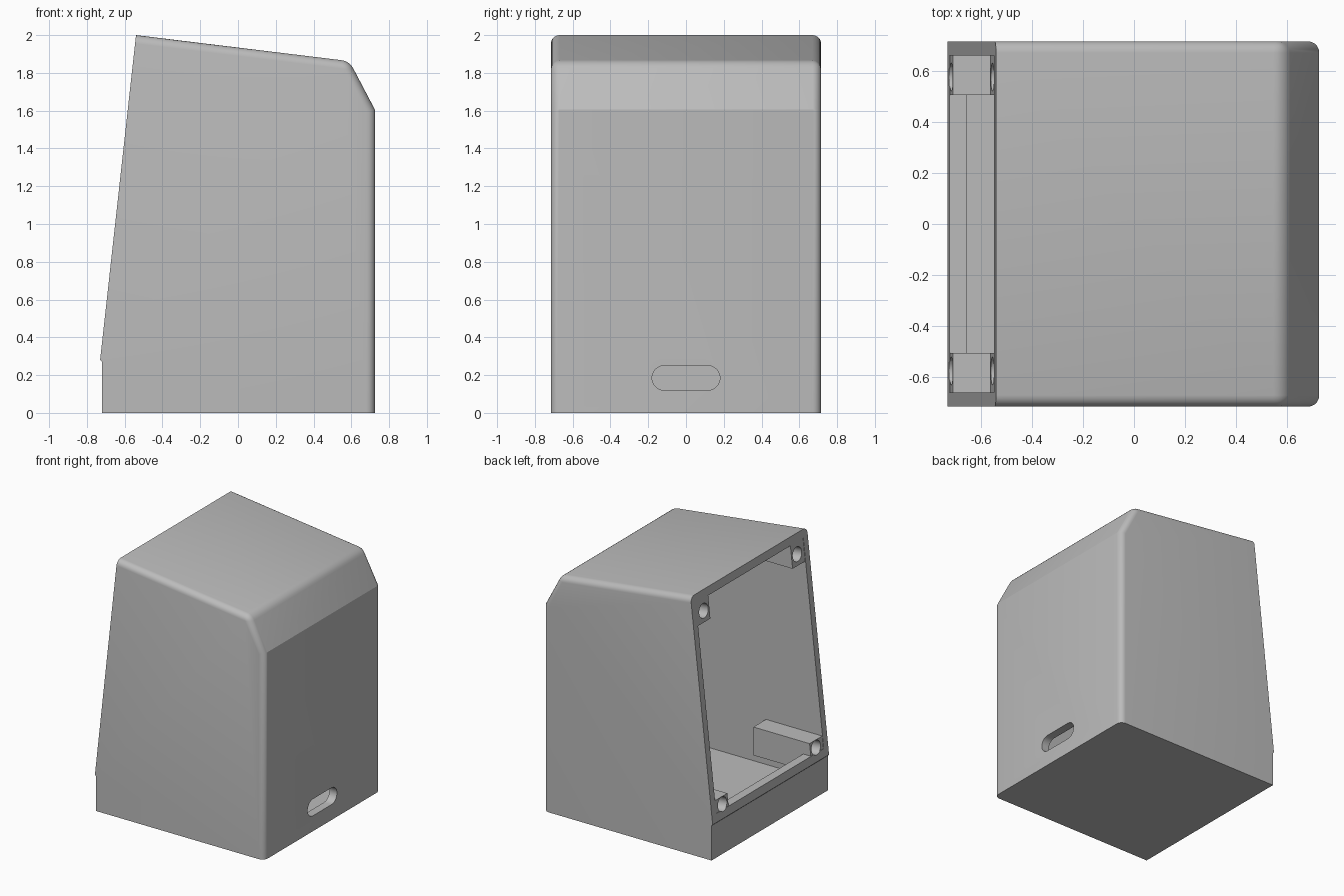
import bpy, bmesh, math
from mathutils import Matrix, Vector

if "Cube" in bpy.data.objects:
    bpy.data.objects.remove(bpy.data.objects["Cube"])

grey = bpy.data.materials.new("light_grey_plastic")
grey.diffuse_color = (0.5, 0.5, 0.5, 1)
grey.use_nodes = True
grey.node_tree.nodes["Principled BSDF"].inputs["Base Color"].default_value = grey.diffuse_color
HALF = 0.715


def new_object(name, bm):
    bmesh.ops.recalc_face_normals(bm, faces=bm.faces)
    mesh = bpy.data.meshes.new(name)
    bm.to_mesh(mesh)
    bm.free()
    mesh.materials.append(grey)
    obj = bpy.data.objects.new(name, mesh)
    bpy.context.collection.objects.link(obj)
    return obj


def prism(profile, y0, y1):
    """Extrude an (x, z) outline along y."""
    bm = bmesh.new()
    face = bm.faces.new([bm.verts.new((x, y0, z)) for x, z in profile])
    ext = bmesh.ops.extrude_face_region(bm, geom=[face])["geom"]
    bmesh.ops.translate(bm, vec=(0, y1 - y0, 0),
                        verts=[g for g in ext if isinstance(g, bmesh.types.BMVert)])
    return bm


def combine(target, tool, operation):
    """Apply a boolean and remove the tool."""
    mod = target.modifiers.new(operation, 'BOOLEAN')
    mod.operation, mod.object, mod.solver = operation, tool, 'EXACT'
    graph = bpy.context.evaluated_depsgraph_get()
    mesh = bpy.data.meshes.new_from_object(target.evaluated_get(graph))
    target.modifiers.clear()
    target.data = mesh
    bpy.data.objects.remove(tool)


def front_x(z):
    """x of the sloping open face at height z."""
    return -0.73 + (z - 0.28) * 0.19 / 1.72


# Outer shell, rounded along the back, chamfer and top edges
outline = [(-0.72, 0), (0.725, 0), (0.725, 1.605), (0.59, 1.862),
           (-0.54, 2.0), (-0.73, 0.28), (-0.72, 0.27)]
bm = prism(outline, -HALF, HALF)
rounded = []
for e in bm.edges:
    a, b = (v.co for v in e.verts)
    mid = (a + b) / 2
    along_side = abs(a.y - b.y) < 1e-4
    if along_side and mid.x > -0.1 and mid.z > 0.1:
        rounded.append(e)
    elif not along_side and abs(mid.x - 0.59) < 0.01:
        rounded.append(e)
bmesh.ops.bevel(bm, geom=rounded, offset=0.045, offset_type='OFFSET',
                segments=5, profile=0.5, affect='EDGES')
housing = new_object("housing", bm)

# Hollow interior that opens through the sloping face
hollow = [(-0.655, 0.09), (0.66, 0.09), (0.66, 1.59), (0.55, 1.802),
          (-0.54, 1.935), (-0.9, 1.979), (-0.9, 0.345), (-0.655, 0.345)]
combine(housing, new_object("cavity", prism(hollow, -0.66, 0.66)), 'DIFFERENCE')

# Screw posts in the four corners: long below, short above
lower = [(-0.69, 0.22), (-0.226, 0.22), (-0.226, 0.44),
         (front_x(0.44) + 0.003, 0.44), (front_x(0.3) + 0.003, 0.3)]
upper = [(front_x(1.76) + 0.003, 1.76), (-0.3, 1.76), (-0.3, 1.93),
         (front_x(1.95) + 0.003, 1.95)]
for side in (-1, 1):
    for post in (lower, upper):
        y0, y1 = sorted((side * 0.505, side * 0.685))
        combine(housing, new_object("screw_post", prism(post, y0, y1)), 'UNION')

# Screw holes drilled square to the sloping face
normal = Vector((-1.72, 0, 0.19)).normalized()
turn = normal.to_track_quat('Z', 'Y').to_matrix().to_4x4()
for side in (-1, 1):
    for z, depth in ((0.385, 0.3), (1.845, 0.2)):
        bm = bmesh.new()
        place = Matrix.Translation((front_x(z), side * 0.575, z)) @ turn
        bmesh.ops.create_cone(bm, cap_ends=True, segments=24, radius1=0.055,
                              radius2=0.055, depth=2 * depth, matrix=place)
        combine(housing, new_object("screw_hole", bm), 'DIFFERENCE')

# Rounded cable slot through the back wall
bm = bmesh.new()
ring = []
for i in range(26):
    right = i < 13
    angle = math.radians(-90 + 15 * (i if right else i - 1))
    ring.append(bm.verts.new((0.6, (0.115 if right else -0.115) + 0.065 * math.cos(angle),
                              0.185 + 0.065 * math.sin(angle))))
face = bm.faces.new(ring)
ext = bmesh.ops.extrude_face_region(bm, geom=[face])["geom"]
bmesh.ops.translate(bm, vec=(0.3, 0, 0),
                    verts=[g for g in ext if isinstance(g, bmesh.types.BMVert)])
combine(housing, new_object("cable_slot", bm), 'DIFFERENCE')

# Smooth rounds, crisp edges
bpy.ops.object.select_all(action='DESELECT')
housing.select_set(True)
bpy.context.view_layer.objects.active = housing
bpy.ops.object.shade_smooth_by_angle(angle=math.radians(25))
